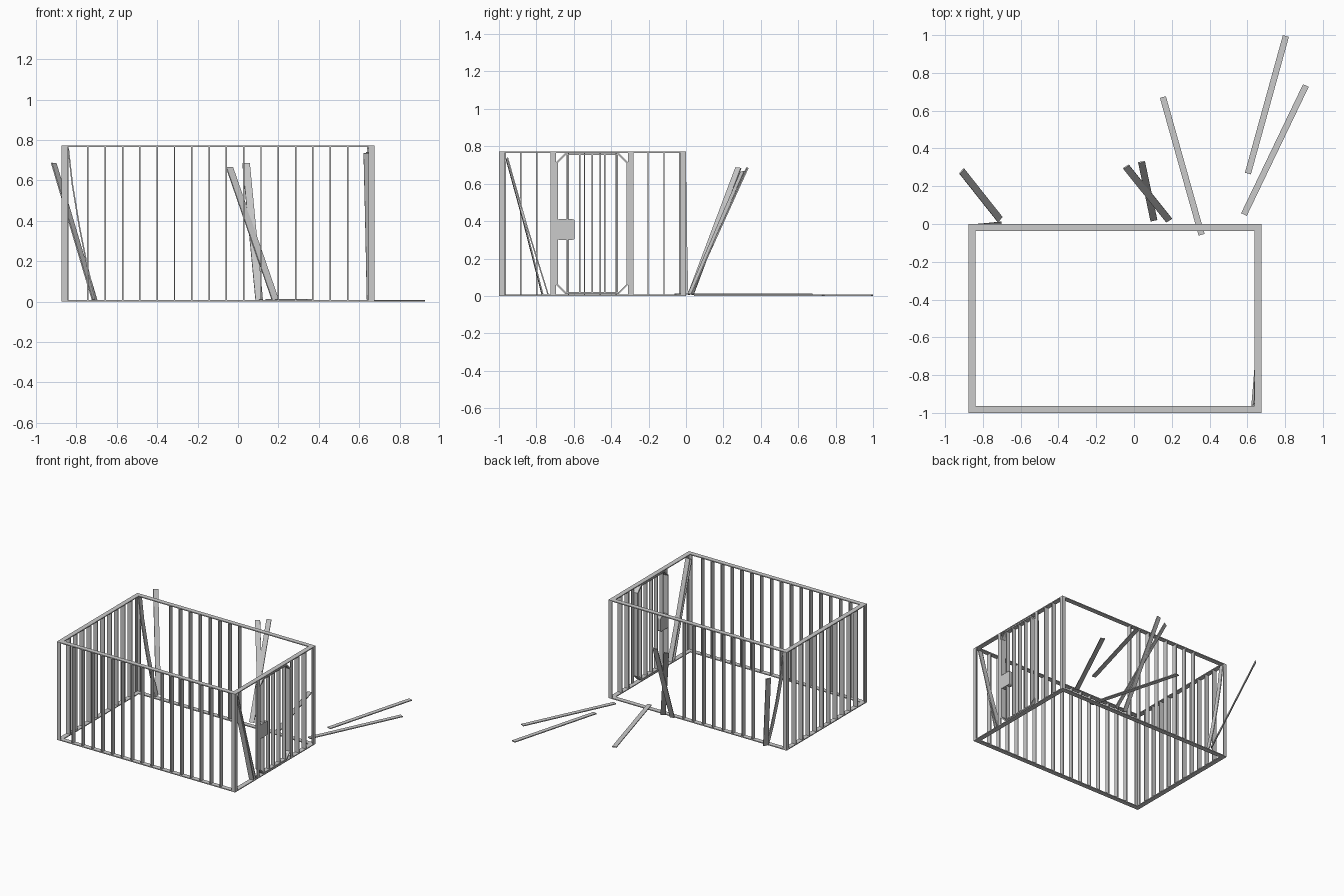
import bpy, bmesh
from mathutils import Vector

if "Cube" in bpy.data.objects:
    bpy.data.objects.remove(bpy.data.objects["Cube"])

W, T = 0.037, 0.007                      # flat bar width and thickness
X0, X1, Y0, Y1, H = -0.875, 0.675, -1.0, 0.0, 0.772


def finish(name, bm):
    bmesh.ops.recalc_face_normals(bm, faces=bm.faces)
    me = bpy.data.meshes.new(name)
    bm.to_mesh(me)
    bm.free()
    ob = bpy.data.objects.new(name, me)
    bpy.context.collection.objects.link(ob)
    return ob


def bar(name, pts, wide, width=W, thick=T, closed=False):
    """Flat metal bar swept along a polyline; wide = direction of its broad side."""
    pts = [Vector(p) for p in pts]
    n = len(pts)
    bm = bmesh.new()
    rings = []
    for i, p in enumerate(pts):
        prev = pts[i - 1] if (closed or i > 0) else None
        nxt = pts[(i + 1) % n] if (closed or i < n - 1) else None
        a = (p - prev).normalized() if prev is not None else Vector()
        b = (nxt - p).normalized() if nxt is not None else Vector()
        t = (a + b).normalized()
        w = Vector(wide)
        w = (w - t * w.dot(t)).normalized()
        k = t.cross(w)
        rings.append([bm.verts.new(p + w * (s * width / 2) + k * (q * thick / 2))
                      for s, q in ((-1, -1), (1, -1), (1, 1), (-1, 1))])
    for i in range(n if closed else n - 1):
        r, s = rings[i], rings[(i + 1) % n]
        for j in range(4):
            bm.faces.new((r[j], r[(j + 1) % 4], s[(j + 1) % 4], s[j]))
    if not closed:
        bm.faces.new(rings[0])
        bm.faces.new(rings[-1])
    return finish(name, bm)


def upright(name, x, y, wide, z0=T, z1=H - T, width=W):
    return bar(name, [(x, y, z0), (x, y, z1)], wide, width)


# top and bottom mitred rails
def rail(name, z):
    bm = bmesh.new()
    rings = []
    for zz in (z, z + T):
        for d in (0, W):
            rings.append([bm.verts.new((x, y, zz)) for x, y in (
                (X0 + d, Y0 + d), (X1 - d, Y0 + d), (X1 - d, Y1 - d), (X0 + d, Y1 - d))])
    for a, b in ((0, 1), (1, 3), (3, 2), (2, 0)):
        for j in range(4):
            k = (j + 1) % 4
            bm.faces.new((rings[a][j], rings[a][k], rings[b][k], rings[b][j]))
    finish(name, bm)


rail("bottom_rail", 0)
rail("top_rail", H - T)

# angle-iron corner posts
h = W / 2
P = 0.03
for x, sx in ((X0, 1), (X1, -1)):
    for y, sy in ((Y0, 1), (Y1, -1)):
        upright("corner_post_leg", x + sx * P / 2, y + sy * T / 2, (1, 0, 0), width=P)
        upright("corner_post_leg", x + sx * T / 2, y + sy * (T + P) / 2, (0, 1, 0), width=P - T)

# front, back and left panels
for i in range(16):
    upright("front_bar", -0.743 + i * 0.0857, Y0 + h, (0, 1, 0))
for i in range(2, 10):
    upright("back_bar", -0.743 + i * 0.0857, Y1 - h, (0, 1, 0))
for i in range(10):
    upright("left_bar", X0 + h, -0.118 - i * 0.085, (1, 0, 0))

# right panel: remaining bars and door posts
for y in (-0.203, -0.118):
    upright("right_bar", X1 - h, y, (1, 0, 0))
for y in (-0.71, -0.295):
    upright("door_post", X1 - T / 2, y, (0, 1, 0), width=0.03)

# door with clipped corners
c, ya, yb, za, zb, xd = 0.045, -0.69, -0.314, 0.016, 0.757, X1 - h
bar("door_frame", [(xd, y, z) for y, z in (
    (ya + c, za), (yb - c, za), (yb, za + c), (yb, zb - c),
    (yb - c, zb), (ya + c, zb), (ya, zb - c), (ya, za + c))],
    (1, 0, 0), thick=0.01, closed=True)
for i in range(5):
    upright("door_bar", xd, -0.635 + i * 0.067, (1, 0, 0), za, zb, 0.03)

# lock box
bm = bmesh.new()
bmesh.ops.create_cube(bm, size=1)
for v in bm.verts:
    v.co = Vector((xd + v.co.x * 0.036, -0.643 + v.co.y * 0.096, 0.355 + v.co.z * 0.11))
edges = [e for e in bm.edges if abs(e.verts[0].co.x - e.verts[1].co.x) > 0.03]
bmesh.ops.bevel(bm, geom=edges, offset=0.012, segments=3, profile=0.5, affect='EDGES')
finish("lock_box", bm)

# bent bars still hanging in the frame
bar("bent_right_bar", [(0.652, -0.955, 0.74), (0.655, -0.85, 0.37), (0.656, -0.738, 0.01)], (1, 0, 0))
bar("bent_right_bar", [(0.640, -0.96, 0.735), (0.648, -0.868, 0.40), (0.656, -0.768, 0.01)], (1, 0.1, 0))
bar("bent_back_bar", [(-0.84, -0.018, 0.757), (-0.82, -0.017, 0.58), (-0.785, -0.014, 0.37),
                      (-0.745, -0.01, 0.17), (-0.705, -0.006, 0.008)], (0, 1, 0))

# loose bars leaning outwards at the back
bar("leaning_bar", [(-0.71, 0.025, 0.008), (-0.912, 0.28, 0.685)], (0.6, 0.8, 0))
bar("leaning_bar", [(0.185, 0.02, 0.008), (-0.042, 0.303, 0.665)], (0.9, 0.5, 0))
bar("leaning_bar", [(0.105, 0.02, 0.008), (0.04, 0.328, 0.685)], (1, 0.2, 0))

# loose bars on the ground
for a, b, z in (((0.358, -0.057), (0.153, 0.672), 0.0105),
                ((0.603, 0.267), (0.804, 0.995), 0.0035),
                ((0.582, 0.05), (0.91, 0.733), 0.0035)):
    d = Vector((b[0] - a[0], b[1] - a[1], 0))
    bar("fallen_bar", [(*a, z), (*b, z)], (-d.y, d.x, 0), 0.033)
